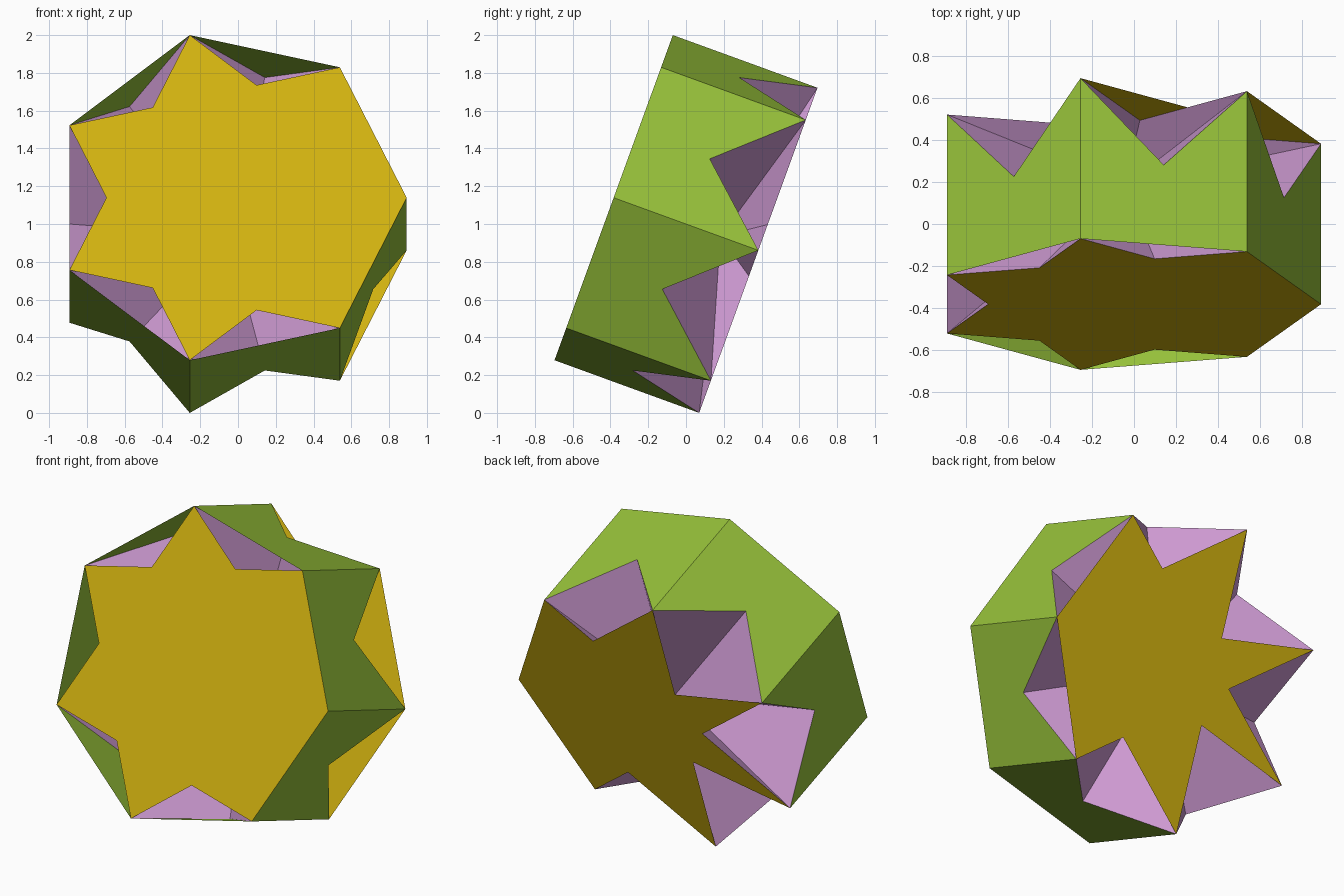
import bpy, math
from mathutils import Vector, Matrix
from mathutils.geometry import intersect_line_line

if "Cube" in bpy.data.objects:
    bpy.data.objects.remove(bpy.data.objects["Cube"])

R = 0.9394                          # heptagon radius
H = 2 * R * math.sin(math.pi / 7)   # depth, so the side panels are square
PLACE = Matrix.Translation((-0.0464, 0, 1)) @ Matrix.Rotation(math.radians(-20), 4, 'X')


def material(name, color):
    m = bpy.data.materials.new(name)
    m.diffuse_color = (*color, 1)
    m.use_nodes = True
    m.node_tree.nodes["Principled BSDF"].inputs["Base Color"].default_value = m.diffuse_color
    return m


GOLD = material("gold", (0.65, 0.45, 0.005))
GREEN = material("leaf_green", (0.305, 0.53, 0.042))
LILAC = material("lilac", (0.63, 0.33, 0.66))


def ring(y):
    """Seven corners in the plane at depth y."""
    return [Vector((R * math.cos(k * math.tau / 7), y, R * math.sin(k * math.tau / 7)))
            for k in range(7)]


FRONT, BACK = ring(-H / 2), ring(H / 2)


def build(name, polygons, mat):
    """Make an object from polygons given as (corner list, outward direction)."""
    verts, faces = [], []
    for pts, out in polygons:
        normal = sum((pts[i - 1].cross(p) for i, p in enumerate(pts)), Vector())
        if normal.dot(out) < 0:
            pts = pts[::-1]
        faces.append(range(len(verts), len(verts) + len(pts)))
        verts += [PLACE @ p for p in pts]
    me = bpy.data.meshes.new(name)
    me.from_pydata(verts, [], [list(f) for f in faces])
    me.materials.append(mat)
    ob = bpy.data.objects.new(name, me)
    bpy.context.collection.objects.link(ob)


def star(c, step):
    """Star outline whose notches lie where chords of the given step cross."""
    pts = []
    for k in range(7):
        pts.append(c[k])
        if 0 < k < 6:               # the two edges at corner 0 stay whole
            a, b = min(k + step, 7) % 7, max(k + 1 - step, 0)
            pts.append(intersect_line_line(c[k], c[a], c[k + 1], c[b])[0])
    return pts


# Front and back star faces
build("front_star", [(star(FRONT, 2), Vector((0, -1, 0)))], GOLD)
build("back_star", [(star(BACK, 3), Vector((0, 1, 0)))], GOLD)

# Square side panels with a wedge cut from the back edge to the centre
sides, inner = [], []
for k in range(7):
    j = (k + 1) % 7
    mid = (FRONT[k] + FRONT[j] + BACK[k] + BACK[j]) / 4
    sides.append(([FRONT[k], FRONT[j], BACK[j], mid, BACK[k]], mid))
    # Slanted trapezoids crossing inside the body
    inner.append(([FRONT[k], FRONT[(k + 2) % 7], BACK[(k + 3) % 7], BACK[k - 1]], FRONT[j]))
build("side_panels", sides, GREEN)
build("inner_panels", inner, LILAC)
